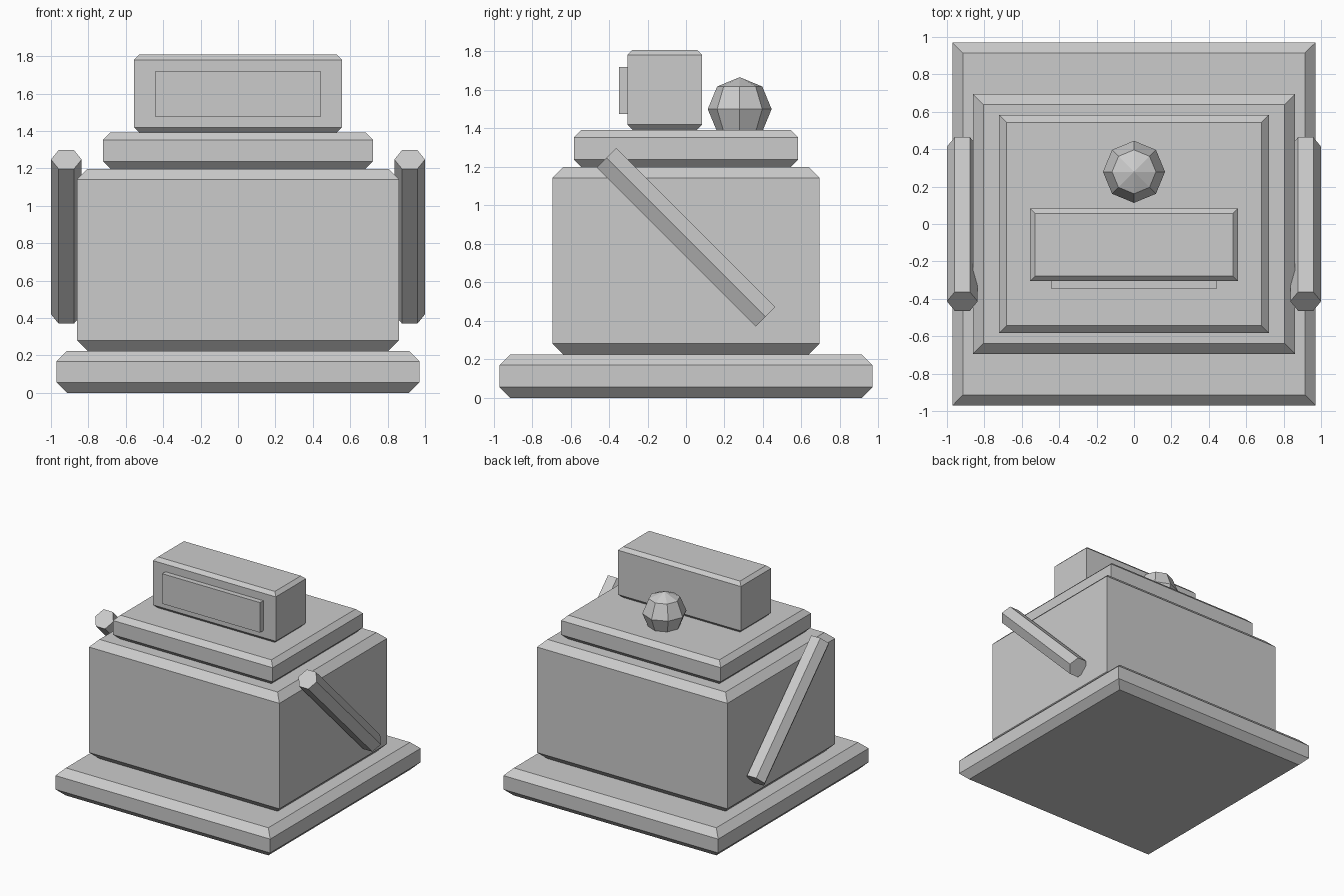
import bpy, bmesh
from math import radians
from mathutils import Matrix

if "Cube" in bpy.data.objects:
    bpy.data.objects.remove(bpy.data.objects["Cube"])


def finish(bm, name):
    bmesh.ops.recalc_face_normals(bm, faces=bm.faces)
    mesh = bpy.data.meshes.new(name)
    bm.to_mesh(mesh)
    bm.free()
    obj = bpy.data.objects.new(name, mesh)
    bpy.context.collection.objects.link(obj)
    return obj


def slab(name, half_x, y0, y1, z0, z1, c=0.0):
    """Box whose top and bottom rims are chamfered by c, corners mitred."""
    bm = bmesh.new()
    levels = [(z0, c), (z0 + c, 0), (z1 - c, 0), (z1, c)] if c else [(z0, 0), (z1, 0)]
    rings = []
    for z, i in levels:
        x, a, b = half_x - i, y0 + i, y1 - i
        rings.append([bm.verts.new(p) for p in
                      ((-x, a, z), (x, a, z), (x, b, z), (-x, b, z))])
    for lo, hi in zip(rings, rings[1:]):
        for k in range(4):
            n = (k + 1) % 4
            bm.faces.new((lo[k], lo[n], hi[n], hi[k]))
    bm.faces.new(rings[0][::-1])
    bm.faces.new(rings[-1])
    return finish(bm, name)


# Stacked body
slab("base", 0.97, -0.97, 0.97, 0.0, 0.225, 0.056)
slab("body", 0.86, -0.694, 0.694, 0.225, 1.198, 0.056)
slab("shoulder", 0.721, -0.582, 0.582, 1.198, 1.392, 0.039)
slab("head", 0.555, -0.305, 0.084, 1.392, 1.808, 0.027)

# Thin plate on the front of the head
slab("face_plate", 0.442, -0.347, -0.295, 1.475, 1.72)

# Low-poly knob behind the head
bm = bmesh.new()
bmesh.ops.create_uvsphere(bm, u_segments=8, v_segments=4, radius=0.166,
                          matrix=Matrix.Translation((0, 0.279, 1.5)))
finish(bm, "knob")

# Slanted hexagonal arms, one on each side
for side, label in ((1, "right_arm"), (-1, "left_arm")):
    bm = bmesh.new()
    place = (Matrix.Translation((side * 0.918, 0, 0.834))
             @ Matrix.Rotation(radians(45), 4, 'X')
             @ Matrix.Rotation(radians(90), 4, 'Z'))
    bmesh.ops.create_cone(bm, cap_ends=True, segments=6, radius1=0.082,
                          radius2=0.082, depth=1.17, matrix=place)
    finish(bm, label)
